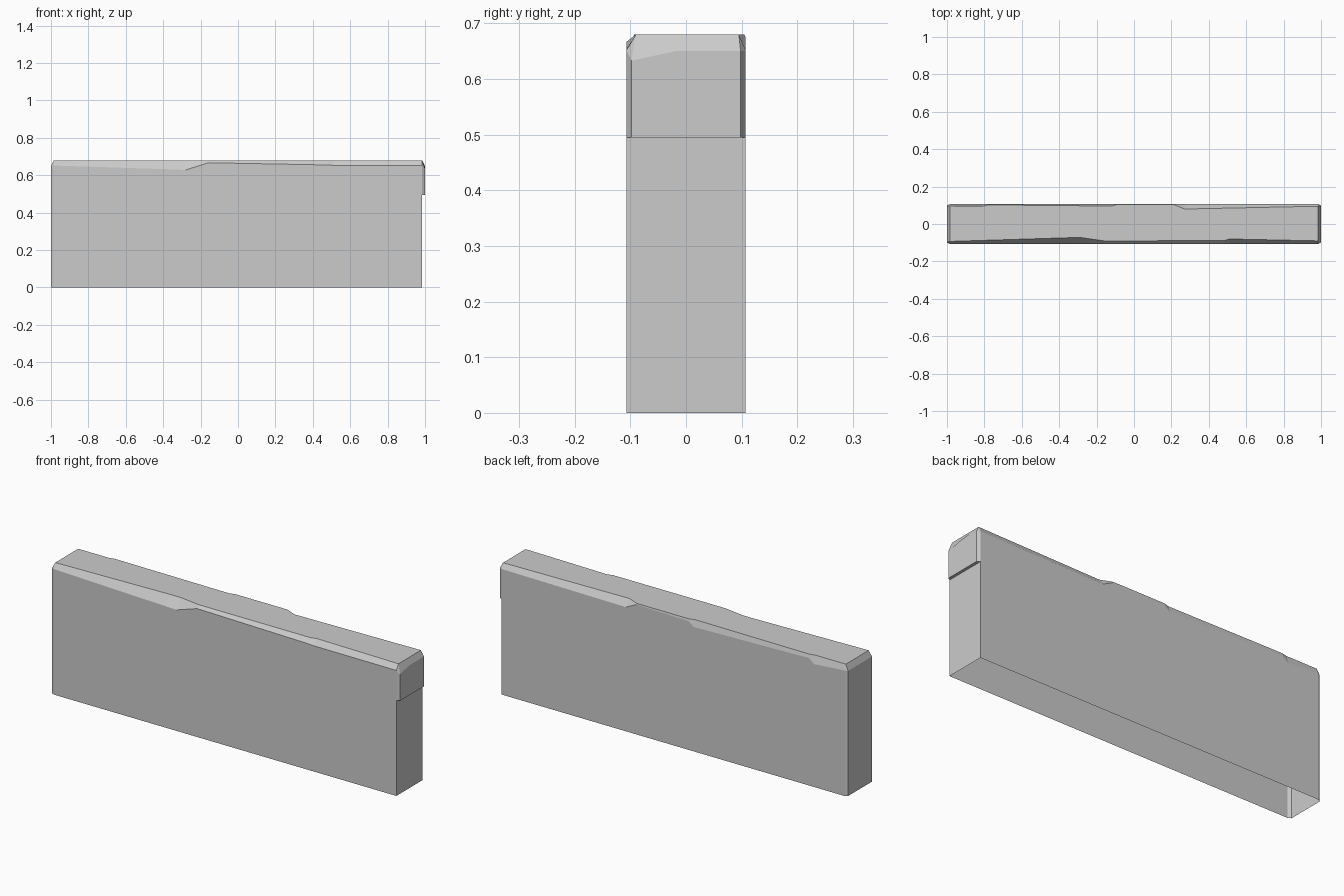
import bpy
import bmesh

cube = bpy.data.objects.get("Cube")
if cube:
    bpy.data.objects.remove(cube, do_unlink=True)

# Stone colour
stone = bpy.data.materials.new("stone grey")
stone.use_nodes = True
colour = (0.6, 0.6, 0.6, 1)
stone.diffuse_color = colour
stone.node_tree.nodes["Principled BSDF"].inputs["Base Color"].default_value = colour

TOP, SIDE, END = 0.68, 0.107, 0.985   # flat top height, long side y, inner end x
TIP, TIP_Y, LEDGE = 1.0, 0.098, 0.495  # outer end x, its half width, overhang height

# Chipped bevels, from -x to +x: (x, y on the top, z on the side)
front = [(-END, -0.093, 0.652), (-0.34, -0.073, 0.631), (-0.28, -0.073, 0.628),
         (-0.16, -0.09, 0.667), (0.48, -0.089, 0.655), (0.51, -0.08, 0.653),
         (END, -0.09, 0.652)]
back = [(-END, 0.095, 0.652), (-0.81, 0.095, 0.638), (-0.78, 0.102, 0.662),
        (-0.12, 0.096, 0.646), (-0.09, 0.105, 0.668), (0.21, 0.105, 0.675),
        (0.27, 0.08, 0.645), (END, 0.095, 0.652)]

bm = bmesh.new()


def face(*verts):
    return bm.faces.new(verts)


def v(x, y, z):
    return bm.verts.new((x, y, z))


def long_side(stations, y):
    """Flat wall with a chipped bevel above it; returns its edge vertices."""
    upper = [v(x, top_y, TOP) for x, top_y, z in stations]
    lower = [v(x, y, z) for x, top_y, z in stations]
    for i in range(len(stations) - 1):
        face(upper[i], lower[i], lower[i + 1], upper[i + 1])
    foot = [v(-END, y, 0), v(END, y, 0)]
    ledge = v(END, y, LEDGE)
    face(*foot, ledge, *reversed(lower))
    return upper, lower, foot, ledge


f_up, f_low, f_foot, f_ledge = long_side(front, -SIDE)
b_up, b_low, b_foot, b_ledge = long_side(back, SIDE)

# Top
face(*f_up, *reversed(b_up))


def end_cap(i, rim, base, f_base, b_base):
    """Bevelled end: rim is its top edge front to back, base its bottom edge."""
    face(base[0], base[1], *reversed(rim))
    face(f_up[i], *rim, b_up[i])
    face(f_low[i], rim[0], base[0], f_base)
    face(b_low[i], rim[-1], base[1], b_base)
    face(f_up[i], f_low[i], rim[0])
    face(b_up[i], b_low[i], rim[-1])


# Full height end
end_cap(0, [v(-TIP, -TIP_Y, 0.65), v(-TIP, TIP_Y, 0.65)],
        [v(-TIP, -TIP_Y, 0), v(-TIP, TIP_Y, 0)], f_foot[0], b_foot[0])

# Overhanging end, its underside and the recessed wall below
lip = [v(TIP, -TIP_Y, LEDGE), v(TIP, TIP_Y, LEDGE)]
end_cap(-1, [v(TIP, -TIP_Y, 0.633), v(TIP, -0.02, 0.65), v(TIP, TIP_Y, 0.65)],
        lip, f_ledge, b_ledge)
face(f_ledge, lip[0], lip[1], b_ledge)
face(f_foot[1], f_ledge, b_ledge, b_foot[1])

# The underside stays open
bmesh.ops.recalc_face_normals(bm, faces=bm.faces[:])
mesh = bpy.data.meshes.new("stone_wall")
bm.to_mesh(mesh)
bm.free()
mesh.materials.append(stone)
wall = bpy.data.objects.new("stone_wall", mesh)
bpy.context.collection.objects.link(wall)
